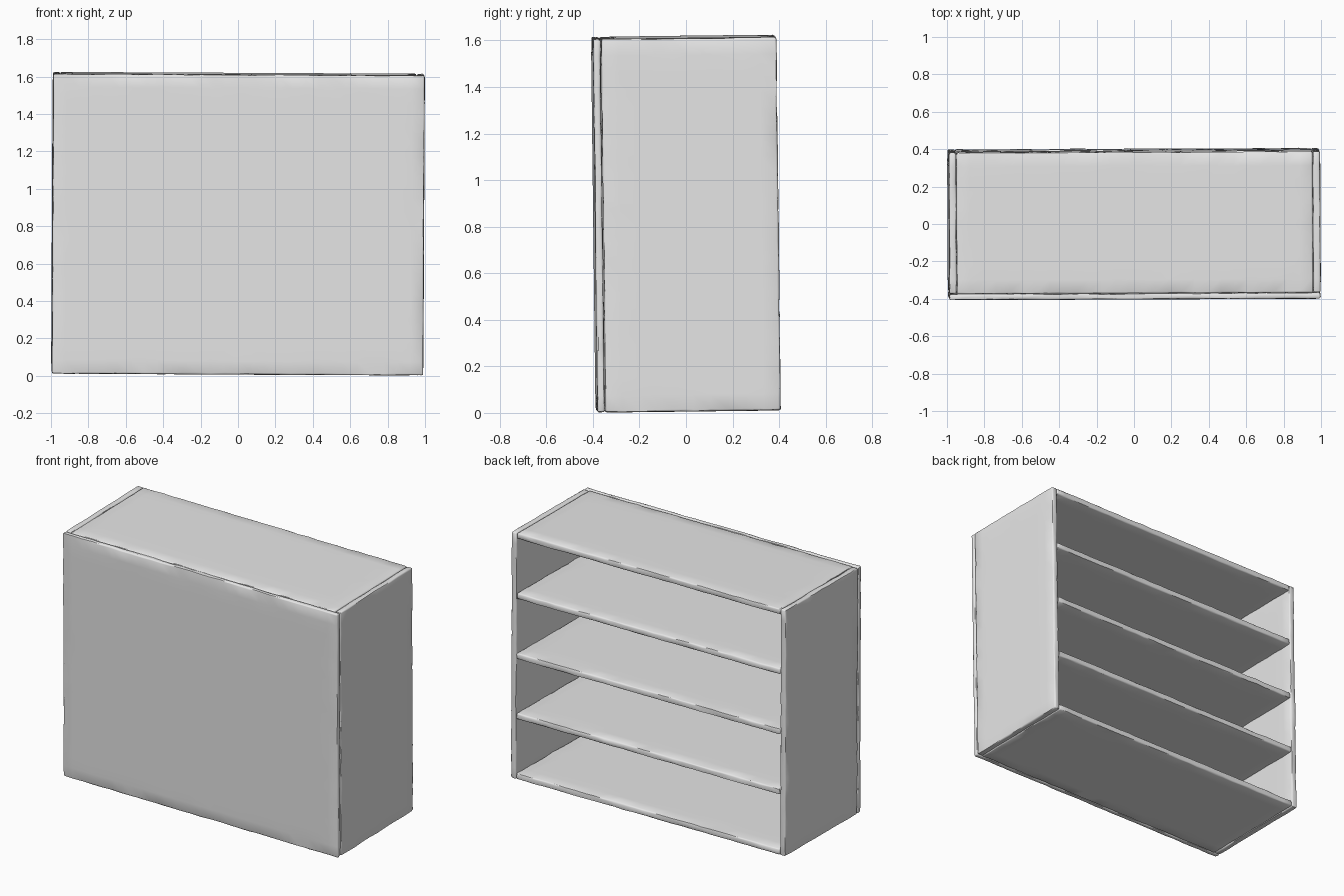
import bpy
import bmesh
import math
import random
from mathutils import Euler, Matrix, Vector

random.seed(4)
cube = bpy.data.objects.get("Cube")
if cube:
    bpy.data.objects.remove(cube, do_unlink=True)

grey = bpy.data.materials.new("plain_grey")
grey.use_nodes = True
grey.diffuse_color = (0.8, 0.8, 0.8, 1)
grey.node_tree.nodes["Principled BSDF"].inputs["Base Color"].default_value = (0.8, 0.8, 0.8, 1)

# Overall half width, half depth, height and board thicknesses
W, D, H = 0.994, 0.395, 1.606
SIDE, PANEL, SHELF = 0.042, 0.034, 0.042
BEVEL, STEP = 0.008, 0.07

# The whole case leans very slightly
LEAN = (Matrix.Translation((0, 0, 0.813))
        @ Euler((0.012, 0.005, 0.004)).to_matrix().to_4x4()
        @ Matrix.Translation((0, 0, -H / 2)))


def board(name, low, high):
    """A plank with worn, softly rounded edges."""
    low, high = Vector(low), Vector(high)
    size, mid = high - low, (low + high) / 2
    half = size / 2
    bm = bmesh.new()
    bmesh.ops.create_cube(bm, size=1)
    bmesh.ops.scale(bm, vec=size, verts=bm.verts)
    bmesh.ops.bevel(bm, geom=bm.edges[:], offset=BEVEL, segments=2,
                    profile=0.5, affect='EDGES')
    # Cut the long directions so the edges can be worn unevenly
    for axis in range(3):
        cuts = int(size[axis] / STEP)
        normal = Vector([float(i == axis) for i in range(3)])
        for k in range(1, cuts):
            bmesh.ops.bisect_plane(
                bm, geom=bm.verts[:] + bm.edges[:] + bm.faces[:],
                plane_co=normal * (k / cuts - 0.5) * size[axis], plane_no=normal)
    for v in bm.verts:
        near = [a for a in range(3) if half[a] - abs(v.co[a]) < BEVEL * 1.1]
        if len(near) > 1:
            for a in near:
                v.co[a] -= math.copysign(random.uniform(0, 0.004), v.co[a])
    bmesh.ops.recalc_face_normals(bm, faces=bm.faces)
    bmesh.ops.translate(bm, vec=mid, verts=bm.verts)
    mesh = bpy.data.meshes.new(name)
    bm.to_mesh(mesh)
    bm.free()
    mesh.materials.append(grey)
    obj = bpy.data.objects.new(name, mesh)
    bpy.context.collection.objects.link(obj)
    obj.matrix_world = LEAN
    bpy.ops.object.select_all(action='DESELECT')
    obj.select_set(True)
    bpy.context.view_layer.objects.active = obj
    bpy.ops.object.shade_smooth_by_angle(angle=math.radians(50))
    return obj


# Closed front and the two sides
inner = -D + PANEL
board("front_panel", (-W, -D, 0), (W, inner, H))
board("left_side", (W - SIDE, inner, 0), (W, D, H))
board("right_side", (-W, inner, 0), (SIDE - W, D, H))

# Bottom, three shelves and top, evenly spaced and open at the back
names = ("bottom_board", "lower_shelf", "middle_shelf", "upper_shelf", "top_board")
for i, name in enumerate(names):
    z = i * (H - SHELF) / (len(names) - 1)
    board(name, (SIDE - W - 0.002, inner - 0.002, z), (W - SIDE + 0.002, D, z + SHELF))
